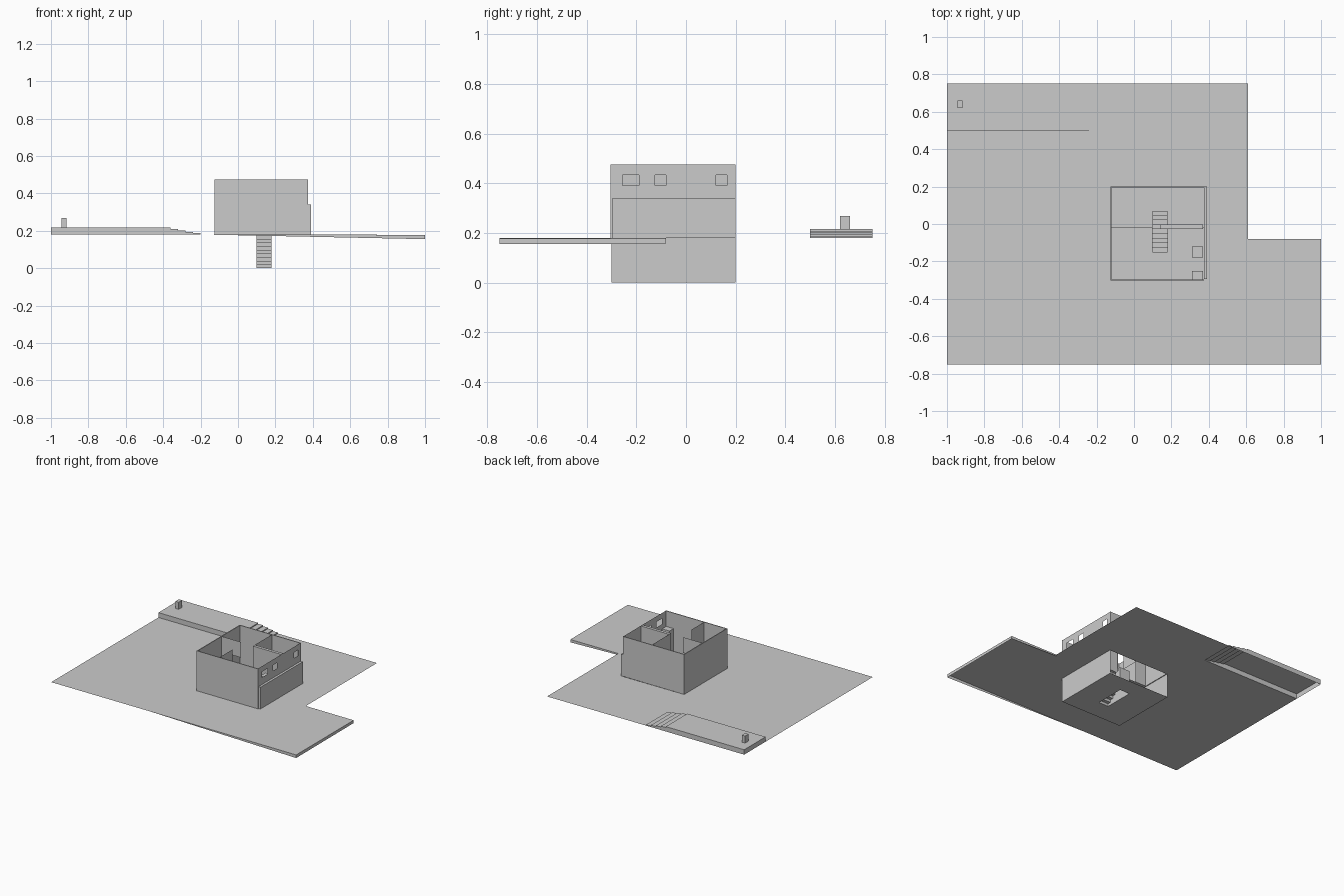
import bpy, bmesh

if "Cube" in bpy.data.objects:
    bpy.data.objects.remove(bpy.data.objects["Cube"])

G = 0.18      # ground level
TOP = 0.475   # top of the open house


def mesh(name, polys):
    """Object from a list of polygons given as corner points."""
    bm = bmesh.new()
    for p in polys:
        bm.faces.new([bm.verts.new(c) for c in p])
    bmesh.ops.remove_doubles(bm, verts=bm.verts, dist=1e-5)
    me = bpy.data.meshes.new(name)
    bm.to_mesh(me)
    bm.free()
    ob = bpy.data.objects.new(name, me)
    bpy.context.collection.objects.link(ob)
    return ob


def box(name, x0, x1, y0, y1, z0, z1):
    bm = bmesh.new()
    bmesh.ops.create_cube(bm, size=1)
    for v in bm.verts:
        v.co = ((x0 + x1) / 2 + v.co.x * (x1 - x0),
                (y0 + y1) / 2 + v.co.y * (y1 - y0),
                (z0 + z1) / 2 + v.co.z * (z1 - z0))
    me = bpy.data.meshes.new(name)
    bm.to_mesh(me)
    bm.free()
    ob = bpy.data.objects.new(name, me)
    bpy.context.collection.objects.link(ob)
    return ob


def sheet(name, outer, holes, place):
    """Flat rectangle with rectangular holes; place maps (u, v) to 3D."""
    us = sorted({outer[0], outer[1], *[h[i] for h in holes for i in (0, 1)]})
    vs = sorted({outer[2], outer[3], *[h[i] for h in holes for i in (2, 3)]})
    polys = []
    for a, b in zip(us, us[1:]):
        for c, d in zip(vs, vs[1:]):
            u, v = (a + b) / 2, (c + d) / 2
            if not any(h[0] < u < h[1] and h[2] < v < h[3] for h in holes):
                polys.append([place(*q) for q in ((a, c), (b, c), (b, d), (a, d))])
    ob = mesh(name, polys)
    bm = bmesh.new()
    bm.from_mesh(ob.data)
    bmesh.ops.dissolve_limit(bm, angle_limit=0.01, verts=bm.verts, edges=bm.edges)
    bm.to_mesh(ob.data)
    bm.free()
    return ob


# ground, open under the house, terrace and the missing rear right corner
sheet("ground", (-1, 1, -0.75, 0.75),
      [(-0.125, 0.375, -0.3, 0.2), (-1, -0.2, 0.5, 0.75), (0.61, 1, -0.08, 0.75)],
      lambda x, y: (x, y, G - 0.002 * max(0, x)))

# tapering skirt below the right-hand side of the ground
E = G - 0.002
mesh("ground_skirt", [
    [(-0.2, -0.75, G), (1, -0.75, 0.155), (1, -0.75, E), (0, -0.75, G)],
    [(1, -0.75, 0.155), (1, -0.08, 0.157), (1, -0.08, E), (1, -0.75, E)],
    [(1, -0.08, 0.157), (0.61, -0.08, 0.168), (0.61, -0.08, G - 0.0012), (1, -0.08, E)],
])

# raised terrace with steps, as a stepped profile without a bottom
n = 5
prof = [(-0.2, G)]
for i in range(n):
    x = -0.2 - 0.16 * i / (n - 1)
    z = G + 0.036 * (i + 1) / n
    prof += [(x, z), (-0.2 - 0.16 * (i + 1) / (n - 1) if i < n - 1 else -1, z)]
prof.append((-1, G))
polys = [[(a[0], 0.5, a[1]), (b[0], 0.5, b[1]), (b[0], 0.75, b[1]), (a[0], 0.75, a[1])]
         for a, b in zip(prof, prof[1:])]
polys += [[(x, y, z) for x, z in prof] for y in (0.5, 0.75)]
mesh("terrace", polys)
box("terrace_post", -0.945, -0.918, 0.62, 0.66, 0.216, 0.268)

# outer walls of the house
T = 0.006
box("front_wall", -0.125, 0.375, -0.303, -0.303 + T, G, TOP)
box("back_wall", -0.125, 0.375, 0.2 - T, 0.2, G, TOP)
box("left_wall", -0.125, -0.125 + T, -0.3, 0.2, G, TOP)
windows = [(-0.255, -0.19, 0.392, 0.434), (-0.125, -0.08, 0.392, 0.434),
           (0.12, 0.165, 0.392, 0.434)]
door = (-0.13, -0.08, 0.19, 0.31)
sheet("right_wall", (-0.303, 0.2, G, TOP), windows + [door], lambda y, z: (0.373, y, z))

# lower facing on the right side, with a ledge and the door
sheet("right_facing", (-0.295, 0.2, G, 0.34), [], lambda y, z: (0.39, y, z))
sheet("door", (-0.13, -0.08, 0.2, 0.31), [], lambda y, z: (0.392, y, z))
sheet("facing_ledge", (0.373, 0.39, -0.295, 0.2), [], lambda x, y: (x, y, 0.34))
for y in (-0.295, 0.2):
    sheet("facing_end", (0.373, 0.39, G, 0.34), [], lambda x, z: (x, y, z))

# interior partitions
box("partition_right", 0.14, 0.37, -0.026, -0.004, G, TOP)
sheet("partition_back", (-0.02, 0.2, G, TOP), [(0.0, 0.06, G, 0.36)],
      lambda y, z: (0.14, y, z))
sheet("partition_left", (-0.12, 0.04, G, TOP), [(-0.03, 0.04, G, 0.36)],
      lambda x, z: (x, -0.02, z))
sheet("partition_front", (-0.3, -0.15, G, TOP), [], lambda y, z: (0.06, y, z))

# fitted blocks along the right wall
for y0, y1 in ((-0.18, -0.12), (-0.3, -0.25)):
    box("fitted_block", 0.31, 0.37, y0, y1, G, 0.36)

# ground floor with the stairwell, reaching the middle of the house
sheet("house_floor", (-0.125, 0.375, -0.3, -0.02), [(0.1, 0.18, -0.15, -0.02)],
      lambda x, y: (x, y, G))

# basement: two side walls and a floor cut out below the stairs
for x in (-0.125, 0.375):
    sheet("basement_wall", (-0.3, 0.2, 0, G), [], lambda y, z: (x, y, z))
sheet("basement_floor", (-0.125, 0.375, -0.3, 0.2), [(0.1, 0.18, -0.15, 0.07)],
      lambda x, y: (x, y, 0))

# basement stairs
N = 9
steps = [(-0.15, 0)]
for i in range(N):
    z = 0.175 * (i + 1) / N
    steps += [(-0.15 + 0.22 * i / N, z), (-0.15 + 0.22 * (i + 1) / N, z)]
steps.append((0.07, 0))
polys = [[(0.1, a[0], a[1]), (0.18, a[0], a[1]), (0.18, b[0], b[1]), (0.1, b[0], b[1])]
         for a, b in zip(steps, steps[1:]) if a != b]
polys += [[(x, y, z) for y, z in steps[1:] if (y, z) != steps[0]] for x in (0.1, 0.18)]
for k, x in enumerate((0.1, 0.18)):
    polys[-2 + k] = [(x, y, z) for y, z in steps]
mesh("basement_stairs", polys)
